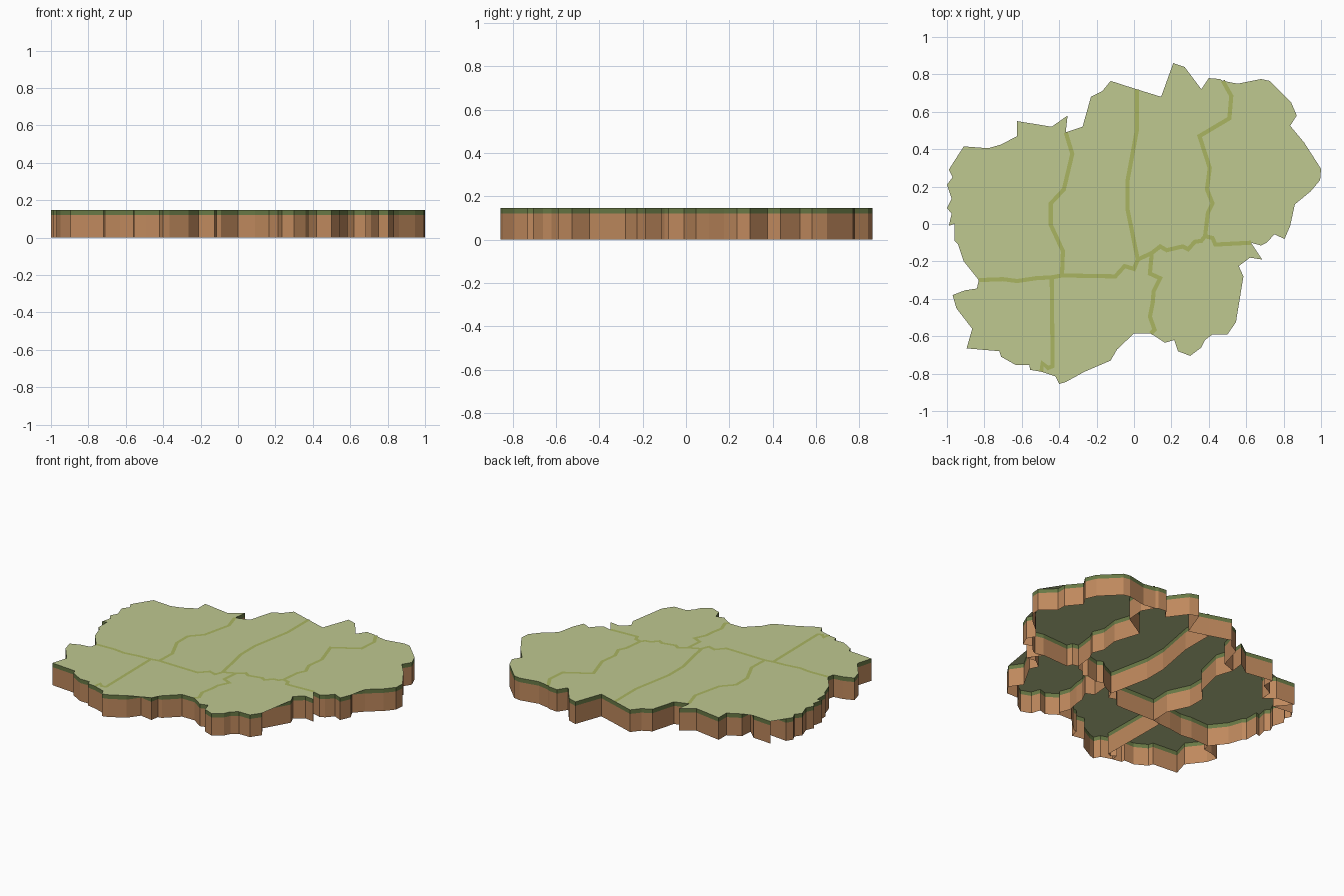
import bpy, bmesh
from mathutils import Vector

if "Cube" in bpy.data.objects:
    bpy.data.objects.remove(bpy.data.objects["Cube"])

BAND, CAP, TOP = 0.12, 0.147, 0.149     # soil height, cap height, border line height


def material(name, rgb):
    m = bpy.data.materials.new(name)
    m.diffuse_color = (*rgb, 1)
    m.use_nodes = True
    m.node_tree.nodes["Principled BSDF"].inputs["Base Color"].default_value = m.diffuse_color
    return m


GRASS = material("grass", (0.52, 0.58, 0.28))
TURF = material("turf_edge", (0.14, 0.19, 0.06))
SOIL = material("soil", (0.52, 0.25, 0.11))
LINE = material("border_line", (0.40, 0.46, 0.12))

# Junctions where borders meet (A-G on the coast, P-T inland)
A, B, C, D = (-.365, .49), (.015, .72), (.475, .765), (.625, -.10)
E, F, G = (.09, -.585), (-.495, -.79), (-.83, -.30)
P, Q, R, S, T = (-.385, -.275), (.02, -.19), (.38, -.065), (-.44, -.285), (.095, -.155)

# Coastline, clockwise
north_coast = [A, (-.275, .52), (-.23, .68), (-.17, .71), (-.125, .765), B]
north_peak = [B, (.145, .68), (.21, .86), (.27, .84), (.36, .72), (.40, .78), (.46, .775), C]
east_coast = [C, (.555, .75), (.68, .775), (.725, .765), (.84, .65), (.87, .58), (.835, .525),
              (.91, .435), (.91, .375), (1, .295), (.995, .235), (.945, .175), (.86, .105),
              (.805, .045), (.835, -.01), (.805, -.08), (.75, -.055), (.71, -.10), (.68, -.115), D]
southeast_coast = [D, (.685, -.19), (.62, -.18), (.56, -.225), (.585, -.28), (.49, -.445),
                   (.545, -.525), (.50, -.59), (.42, -.59), (.38, -.62), (.36, -.66),
                   (.30, -.705), (.235, -.68), (.215, -.62), (.165, -.635), E]
south_coast = [E, (0, -.585), (-.09, -.67), (-.115, -.675), (-.125, -.73), (-.21, -.715),
               (-.265, -.79), (-.365, -.845), (-.40, -.855), (-.42, -.815), F]
southwest_coast = [F, (-.555, -.78), (-.56, -.755), (-.63, -.755), (-.71, -.71), (-.72, -.68),
                   (-.895, -.665), (-.865, -.56), (-.95, -.45), (-.97, -.38), (-.905, -.355),
                   (-.84, -.345), G]
west_coast = [G, (-.91, -.20), (-.94, -.11), (-.96, -.09), (-.96, 0), (-.99, -.01),
              (-.975, .055), (-1, .085), (-.975, .135), (-1, .21), (-.97, .25), (-.99, .29),
              (-.965, .33), (-.825, .315), (-.91, .415), (-.78, .405), (-.715, .345),
              (-.71, .425), (-.625, .47), (-.625, .55), (-.44, .52), (-.355, .58), A]

# Inland borders
AP = [A, (-.33, .375), (-.375, .185), (-.445, .11), (-.445, -.005), (-.38, -.145), P]
BQ = [B, (.015, .50), (-.035, .23), (-.035, .08), Q]
CR = [C, (.52, .685), (.51, .565), (.35, .47), (.405, .30), (.39, .185), (.42, .11), (.395, .06), R]
RD = [R, (.42, -.075), (.435, -.11), D]
RT = [R, (.36, -.09), (.325, -.095), (.29, -.135), (.26, -.12), (.175, -.14), (.14, -.12), T]
TQ = [T, Q]
QP = [Q, (0, -.24), (-.05, -.225), (-.10, -.28), P]
TE = [T, (.085, -.265), (.14, -.29), (.105, -.36), (.10, -.42), (.085, -.495), (.11, -.565), E]
PS = [P, S]
SF = [S, (-.435, -.76), (-.46, -.77), (-.49, -.745), F]
SG = [S, (-.525, -.29), (-.625, -.305), (-.70, -.295), G]


def rev(path):
    return path[::-1]


def finish(bm, name, mats):
    me = bpy.data.meshes.new(name)
    bm.to_mesh(me)
    bm.free()
    for m in mats:
        me.materials.append(m)
    ob = bpy.data.objects.new(name, me)
    bpy.context.collection.objects.link(ob)


def region(name, *paths):
    """Open-bottomed plate: soil wall, turf band and grass cap."""
    loop = [p for path in paths for p in path[:-1]][::-1]
    bm = bmesh.new()
    rings = [[bm.verts.new((x, y, z)) for x, y in loop] for z in (0, BAND, CAP)]
    n = len(loop)
    for k in range(2):
        for i in range(n):
            j = (i + 1) % n
            f = bm.faces.new((rings[k][i], rings[k][j], rings[k + 1][j], rings[k + 1][i]))
            f.material_index = k
    cap = bm.faces.new(rings[2])
    cap.material_index = 2
    bmesh.ops.triangulate(bm, faces=[cap])
    finish(bm, name, (SOIL, TURF, GRASS))


def border(name, path, half=0.011):
    """Flat mitred ribbon laid along a border."""
    pts = [Vector(p) for p in path]
    bm = bmesh.new()
    pairs = []
    for i, p in enumerate(pts):
        a = (p - pts[i - 1]).normalized() if i else None
        b = (pts[i + 1] - p).normalized() if i < len(pts) - 1 else None
        a, b = a or b, b or a
        t = (a + b).normalized()
        off = Vector((-t.y, t.x)) * half / max(t.dot(a), 0.6)
        pairs.append([bm.verts.new((*q, TOP)) for q in (p - off, p + off)])
    for (r0, l0), (r1, l1) in zip(pairs, pairs[1:]):
        bm.faces.new((r0, r1, l1, l0))
    finish(bm, name, (LINE,))


# Seven regions
region("northwest_region", west_coast, AP, PS, SG)
region("north_region", north_coast, BQ, QP, rev(AP))
region("northeast_region", north_peak, CR, RT, TQ, rev(BQ))
region("east_region", east_coast, rev(RD), rev(CR))
region("southeast_region", southeast_coast, rev(TE), rev(RT), RD)
region("south_region", south_coast, rev(SF), rev(PS), rev(QP), rev(TQ), TE)
region("southwest_region", southwest_coast, rev(SG), SF)

# Painted border lines
for i, path in enumerate((AP, BQ, CR, RD, RT, TQ, QP, TE, PS, SF, SG)):
    border(f"border_line_{i + 1}", path)
